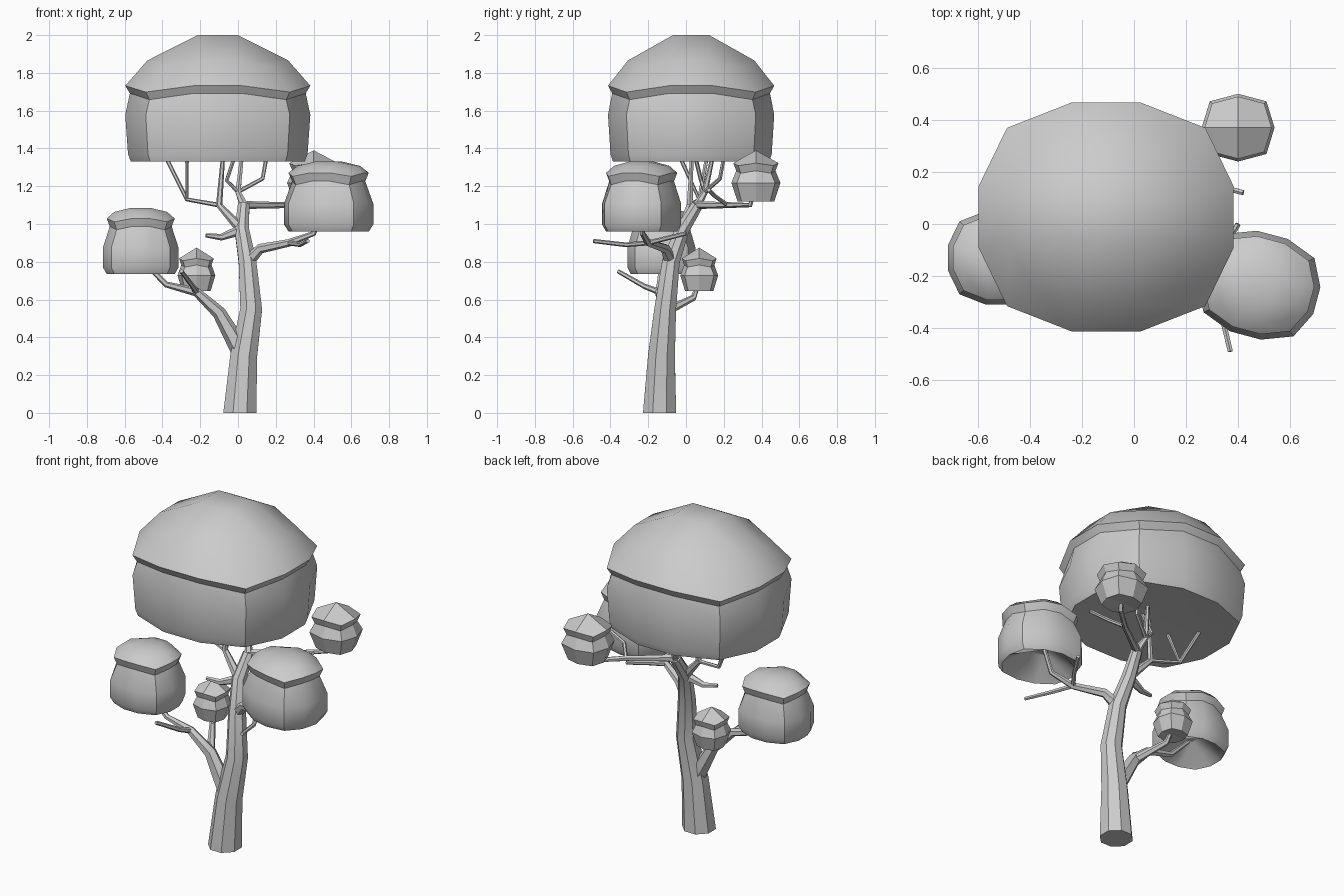
import bpy, bmesh
from math import sin, cos, pi, radians
from mathutils import Vector, Matrix

cube = bpy.data.objects.get("Cube")
if cube:
    bpy.data.objects.remove(cube, do_unlink=True)

grey = bpy.data.materials.new("plain grey")
grey.use_nodes = True
grey.diffuse_color = (.6, .6, .6, 1)
grey.node_tree.nodes["Principled BSDF"].inputs["Base Color"].default_value = grey.diffuse_color


def finish(name, bm, smooth=True):
    """Turn the bmesh into a named object with the shared material."""
    bmesh.ops.recalc_face_normals(bm, faces=bm.faces)
    mesh = bpy.data.meshes.new(name)
    bm.to_mesh(mesh)
    bm.free()
    mesh.materials.append(grey)
    ob = bpy.data.objects.new(name, mesh)
    bpy.context.collection.objects.link(ob)
    bpy.ops.object.select_all(action='DESELECT')
    ob.select_set(True)
    bpy.context.view_layer.objects.active = ob
    if smooth:
        bpy.ops.object.shade_smooth_by_angle(angle=radians(35))


def bridge(bm, rings):
    """Join neighbouring rings of vertices with quads."""
    for low, high in zip(rings, rings[1:]):
        for i in range(len(low)):
            bm.faces.new((low[i - 1], low[i], high[i], high[i - 1]))


def crown(name, center, half, height, profile, top, under, segments=3, turn=0):
    """Rounded cube: rings of (scale, height fraction) closed by gridded caps."""
    bm = bmesh.new()
    place = Matrix.Translation(center) @ Matrix.Rotation(radians(turn), 4, 'Z')
    count = 4 * segments

    def vert(scale, angle, z):
        reach = scale * min(1 / max(abs(cos(angle)), abs(sin(angle))), 1.1)
        spot = Vector((reach * cos(angle) * half[0], reach * sin(angle) * half[1], z * height))
        return bm.verts.new(place @ spot)

    rings = []
    for scale, z in profile:
        ring = []
        for i in range(count):
            # the four corners of the upper rings hang lower
            drop = .05 if i % segments == 0 and z > .5 else 0
            ring.append(vert(scale, 2 * pi * i / count - pi / 4, z - drop))
        rings.append(ring)
    bridge(bm, rings)

    for ring, (scale, z) in ((rings[0], top), (rings[-1], under)):
        if segments == 3:
            patch = [vert(scale, pi / 2 * i - pi / 4, z) for i in range(4)]
            bm.faces.new(patch)
        else:
            patch = [vert(0, 0, z)] * 4
        for i in range(4):
            k = i * segments
            bm.faces.new((ring[k - 1], ring[k], ring[k + 1], patch[i]))
            if segments == 3:
                bm.faces.new((ring[k + 1], ring[k + 2], patch[(i + 1) % 4], patch[i]))
    finish(name, bm, smooth=segments == 3)


def limb(name, fork, *points, tip=.011, sides=6):
    """Tapered tube growing from a fork (position, radius); returns its own forks."""
    start, radius = fork
    path = [start] + [Vector(p) for p in points]
    last = len(path) - 1
    forks = [(p, radius * (tip / radius) ** (i / last)) for i, p in enumerate(path)]
    span = path[-1] - start
    across = Vector((1, 0, 0)) if abs(span.y) > abs(span.x) else Vector((0, 1, 0))
    bm = bmesh.new()
    rings = []
    for i, (p, r) in enumerate(forks):
        along = (path[min(i + 1, last)] - path[max(i - 1, 0)]).normalized()
        if p.z == 0:
            along = Vector((0, 0, 1))
        u = (across - along * across.dot(along)).normalized()
        v = along.cross(u)
        angles = [2 * pi * (k + .5) / sides for k in range(sides)]
        rings.append([bm.verts.new(p + r * (u * cos(a) + v * sin(a))) for a in angles])
    bridge(bm, rings)
    bm.faces.new(rings[0])
    bm.faces.new(rings[-1])
    finish(name, bm)
    return forks


def branch(name, fork, *points):
    """Limb that starts a little thinner than the wood it grows from."""
    position, radius = fork
    return limb(name, (position, radius * .7), *points)


# Crowns: a domed lid with an overhanging rim on a barrel-shaped body
dome = [(.76, .8), (1, .6), (.95, .54), (1, .37), (.97, .06), (.94, 0)]
pot = [(.7, .94), (.9, .84), (.82, .72), (1, .4), (1, .1), (.9, 0)]
bud = [(.92, .75), (.8, .6), (1, .36), (.75, 0)]
crown("main_crown", (-.107, .027, 1.33), (.49, .44), .67, dome, top=(.28, 1), under=(.3, .03))
crown("right_crown", (-.515, -.13, .735), (.2, .18), .35, pot, top=(.34, 1), under=(.3, .3))
crown("left_crown", (.48, -.235, .96), (.23, .2), .37, pot, top=(.34, 1), under=(.3, .3), turn=-15)
crown("back_bud", (.4, .37, 1.12), (.14, .13), .27, bud, top=(0, 1), under=(0, .05), segments=2)
crown("low_bud", (-.22, .07, .645), (.1, .1), .23, bud, top=(0, 1), under=(0, .05), segments=2)

# Trunk
root = (Vector((.01, -.14, 0)), .095)
trunk = limb("trunk", root, (.03, -.13, .3), (.07, -.11, .55), (.05, -.08, .8),
             (.02, -.02, .97), (.03, .06, 1.1), tip=.033, sides=8)

# Low branch on the right side with its forks
low = branch("right_branch", trunk[1], (-.1, -.12, .53), (-.22, -.14, .64),
             (-.38, -.14, .68), (-.5, -.13, .8))
branch("right_front_twig", low[2], (-.24, -.22, .67), (-.3, -.36, .75))
branch("low_bud_twig", low[1], (-.2, .04, .61), (-.22, .07, .7))

# Middle branch on the left side with its forks
middle = branch("left_branch", trunk[3], (.12, -.11, .87), (.27, -.2, .9),
                (.4, -.23, .95), (.46, -.23, 1.1))
branch("left_front_twig", middle[2], (.33, -.32, .89), (.37, -.49, .91))
branch("left_back_twig", middle[2], (.33, -.12, .92), (.4, 0, .95))

# Upper branches that carry the main crown
upper = branch("upper_right_branch", trunk[4], (-.1, .02, 1.1), (-.08, .03, 1.35))
fork = branch("upper_right_fork", upper[1], (-.27, .07, 1.13), (-.38, .11, 1.35))
branch("upper_right_twig", fork[1], (-.27, -.03, 1.35))
branch("short_twig", trunk[4], (-.09, -.04, .93), (-.17, -.06, .94))
crest = branch("upper_middle_branch", trunk[5], (0, .1, 1.17), (.02, .14, 1.35))
branch("upper_middle_twig", crest[1], (-.06, .08, 1.23), (-.02, .05, 1.35))
branch("upper_left_twig", crest[1], (.13, .18, 1.24), (.15, .2, 1.35))

# Branch that reaches back to the higher bud
back = branch("back_branch", trunk[5], (.1, .11, 1.1), (.25, .22, 1.1), (.38, .34, 1.1), (.4, .37, 1.2))
branch("back_branch_twig", back[2], (.31, .15, 1.15), (.42, .12, 1.18))
